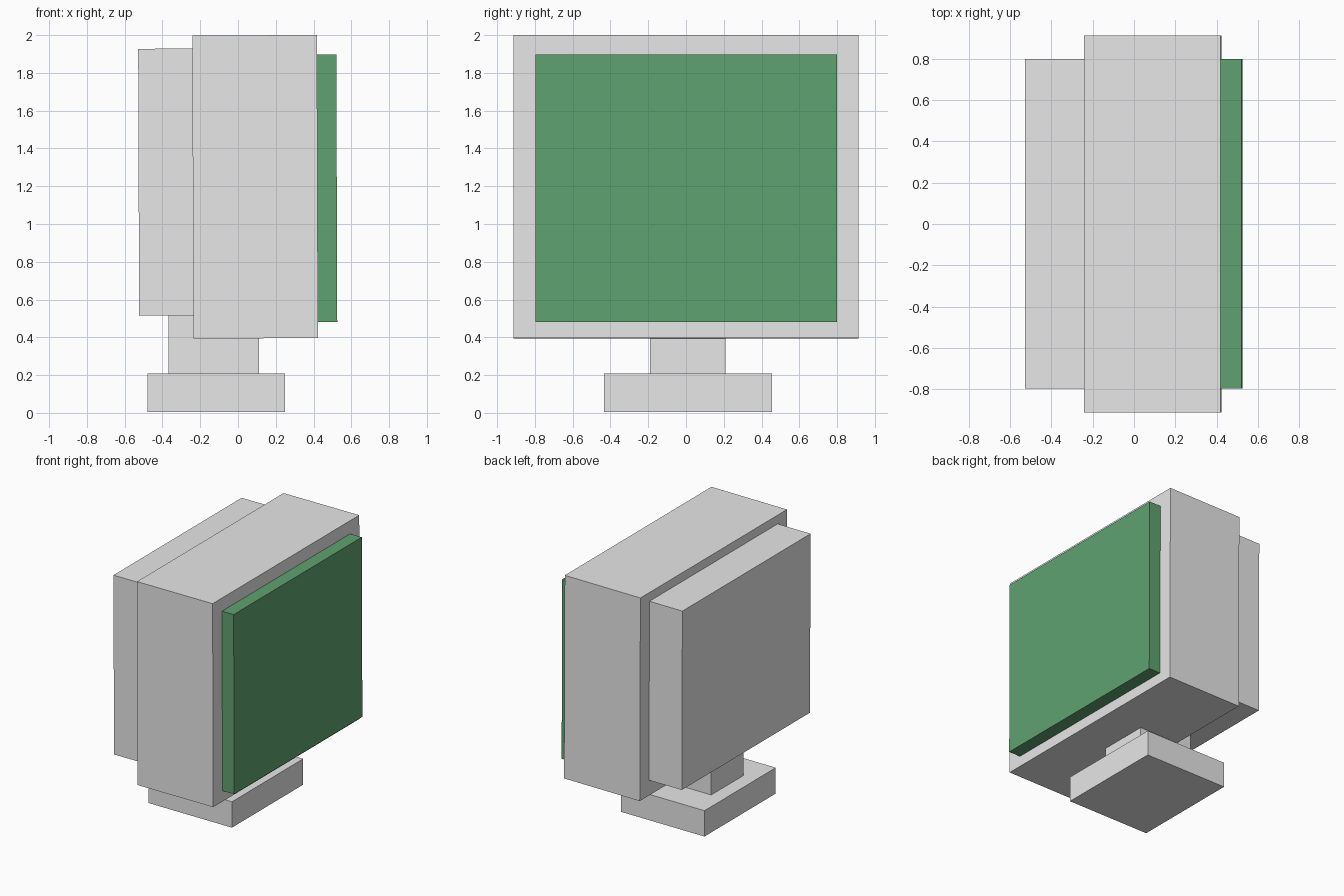
import bpy
import math
from mathutils import Matrix

if "Cube" in bpy.data.objects:
    bpy.data.objects.remove(bpy.data.objects["Cube"])


def material(name, rgb):
    m = bpy.data.materials.new(name)
    m.diffuse_color = (*rgb, 1.0)
    m.use_nodes = True
    m.node_tree.nodes["Principled BSDF"].inputs["Base Color"].default_value = m.diffuse_color
    return m


grey = material("light_grey", (0.8, 0.8, 0.8))
green = material("screen_green", (0.116, 0.363, 0.161))


def box(name, xs, ys, zs, mat, tilt=0.0):
    """Box from its extents, with an optional slight lean about its centre."""
    centre = [(a + b) / 2 for a, b in (xs, ys, zs)]
    size = [b - a for a, b in (xs, ys, zs)]
    bpy.ops.mesh.primitive_cube_add(size=1)
    ob = bpy.context.object
    ob.name = name
    ob.data.transform(Matrix.Diagonal((*size, 1.0)))
    ob.location = centre
    ob.rotation_euler.y = tilt
    ob.data.materials.append(mat)
    return ob


LEAN = -0.0035  # the head leans back very slightly

# Stand
box("base", (-0.48, 0.25), (-0.433, 0.455), (0.004, 0.208), grey)
box("neck", (-0.367, 0.112), (-0.19, 0.21), (0.206, 0.518), grey)

# Monitor head
box("monitor_body", (-0.239, 0.421), (-0.914, 0.914), (0.395, 1.999), grey, LEAN)
box("rear_housing", (-0.526, -0.235), (-0.798, 0.8), (0.515, 1.928), grey, LEAN)
box("screen", (0.415, 0.523), (-0.798, 0.8), (0.481, 1.897), green, LEAN)
